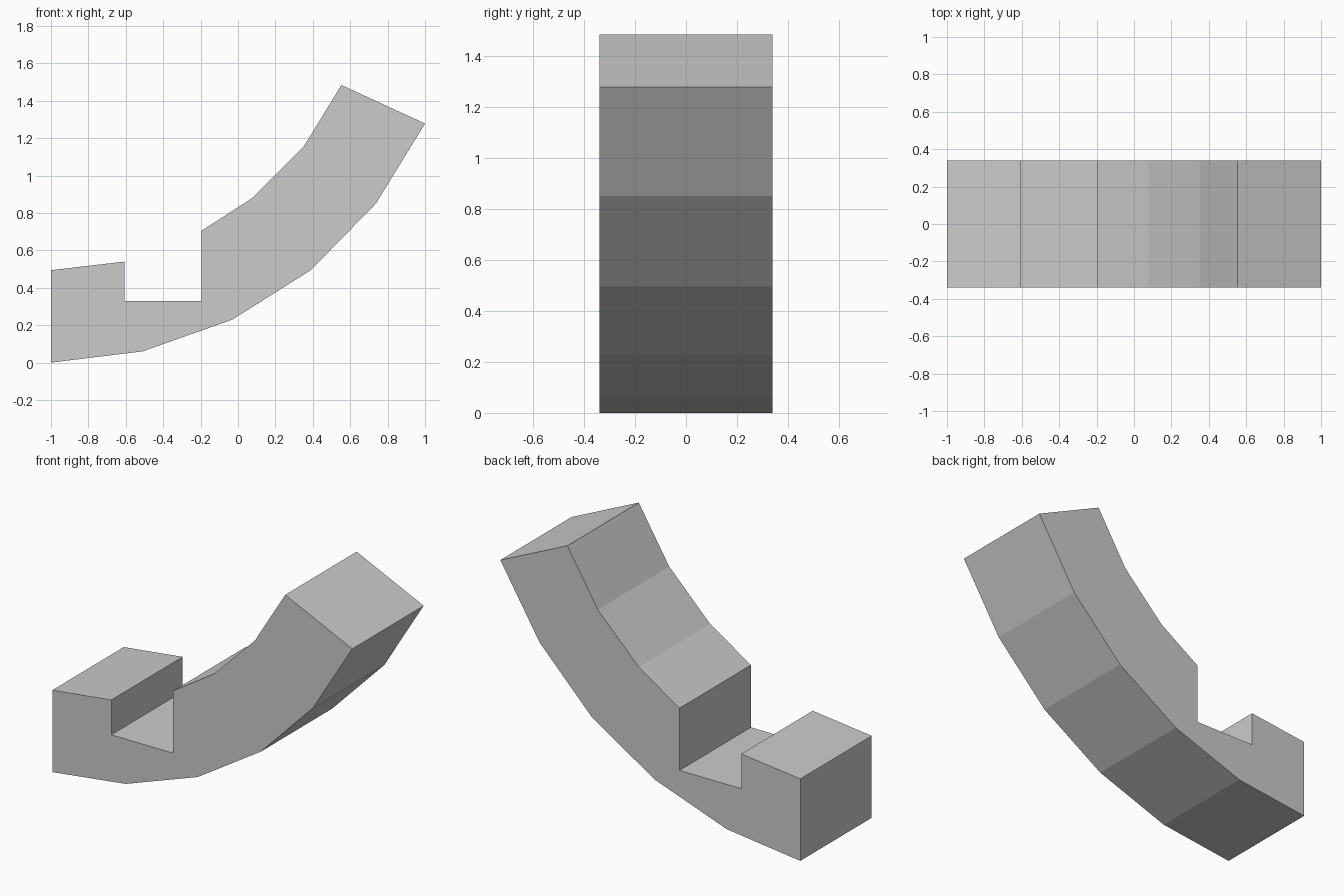
import bpy, bmesh

if "Cube" in bpy.data.objects:
    bpy.data.objects.remove(bpy.data.objects["Cube"])

HALF_WIDTH = 0.34

# Side profile (x, z): curved underside, end face, curved top, square notch
profile = [
    (-1.0, 0.0), (-0.51, 0.06), (-0.03, 0.23), (0.39, 0.495), (0.737, 0.85), (1.0, 1.278),
    (0.553, 1.484), (0.35, 1.153), (0.077, 0.88), (-0.195, 0.705),
    (-0.195, 0.33), (-0.607, 0.33), (-0.607, 0.54), (-1.0, 0.494),
]

# Curved notched block: profile extruded across the width
bm = bmesh.new()
face = bm.faces.new([bm.verts.new((x, -HALF_WIDTH, z)) for x, z in profile])
result = bmesh.ops.extrude_face_region(bm, geom=[face], use_keep_orig=True)
new_verts = [g for g in result["geom"] if isinstance(g, bmesh.types.BMVert)]
bmesh.ops.translate(bm, verts=new_verts, vec=(0, 2 * HALF_WIDTH, 0))
bmesh.ops.recalc_face_normals(bm, faces=bm.faces[:])

mesh = bpy.data.meshes.new("curved_notched_block")
bm.to_mesh(mesh)
bm.free()
block = bpy.data.objects.new("curved_notched_block", mesh)
bpy.context.collection.objects.link(block)
